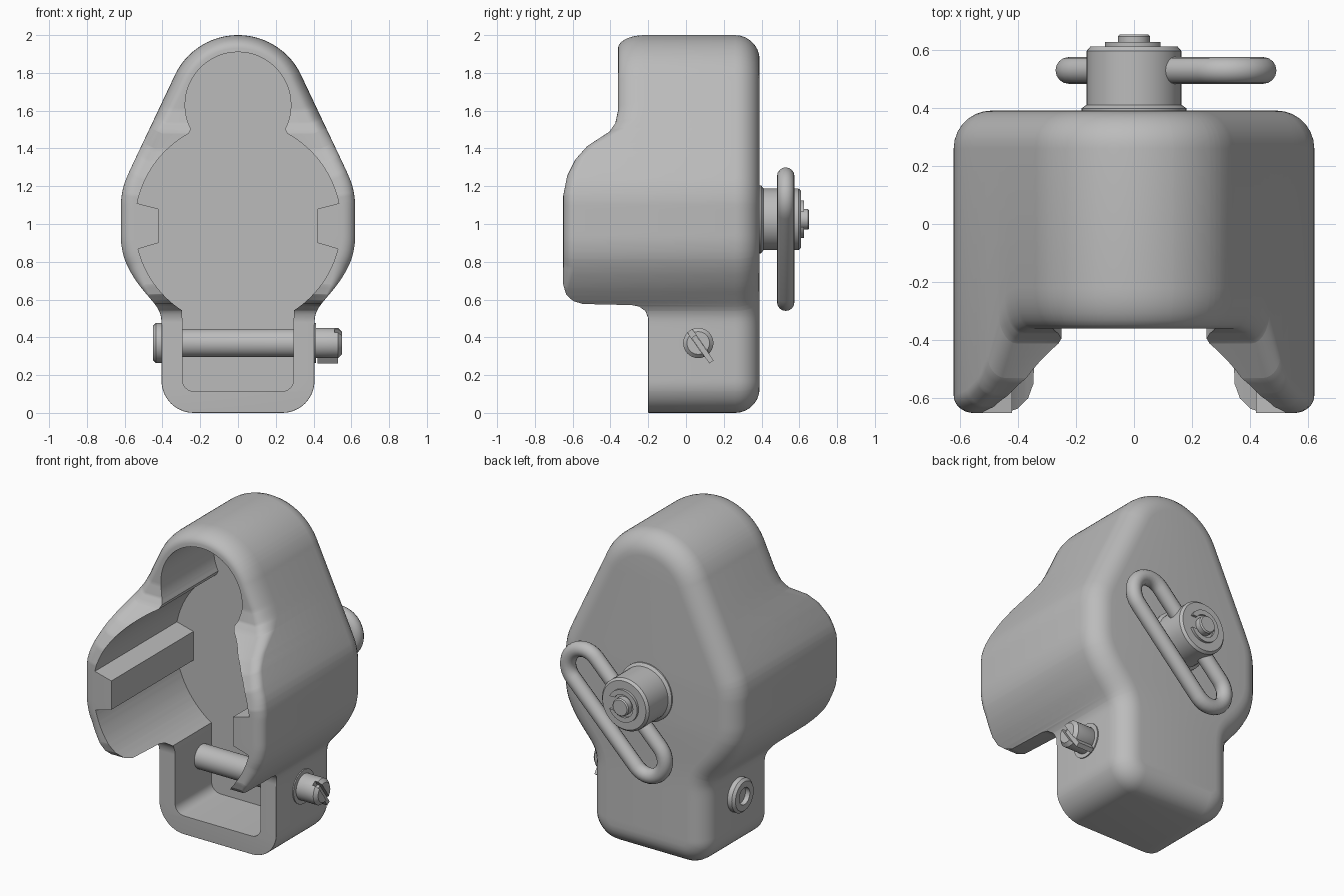
import bpy, bmesh, math
from mathutils import Vector, Matrix

if "Cube" in bpy.data.objects:
    bpy.data.objects.remove(bpy.data.objects["Cube"])

grey = bpy.data.materials.new("satin_grey")
grey.use_nodes = True
grey.diffuse_color = (0.5, 0.5, 0.5, 1)
grey.node_tree.nodes["Principled BSDF"].inputs["Base Color"].default_value = (0.5, 0.5, 0.5, 1)


def make(name, bm):
    bmesh.ops.recalc_face_normals(bm, faces=bm.faces)
    me = bpy.data.meshes.new(name)
    bm.to_mesh(me)
    bm.free()
    ob = bpy.data.objects.new(name, me)
    me.materials.append(grey)
    bpy.context.collection.objects.link(ob)
    return ob


def activate(ob):
    bpy.ops.object.select_all(action='DESELECT')
    ob.select_set(True)
    bpy.context.view_layer.objects.active = ob


def cut(ob, cutter):
    mod = ob.modifiers.new("cut", 'BOOLEAN')
    mod.operation = 'DIFFERENCE'
    mod.solver = 'EXACT'
    mod.object = cutter
    cutter.hide_render = True
    activate(ob)
    bpy.ops.object.modifier_apply(modifier="cut")
    bpy.data.objects.remove(cutter)


def arc(cx, cz, r, a0, a1, n):
    steps = [math.radians(a0 + (a1 - a0) * i / n) for i in range(n + 1)]
    return [(cx + r * math.cos(a), cz + r * math.sin(a)) for a in steps]


def interp(pts, v):
    if v <= pts[0][0]:
        return pts[0][1]
    for (a, p), (b, q) in zip(pts, pts[1:]):
        if v <= b:
            return p + (q - p) * (v - a) / (b - a)
    return pts[-1][1]


def lathe(name, origin, axis, profile, n=40):
    """Turn (distance, radius) points around an axis, closed at both ends."""
    bm = bmesh.new()
    rot = Vector((0, 0, 1)).rotation_difference(Vector(axis)).to_matrix()
    rings = []
    for d, r in profile:
        rings.append([bm.verts.new(Vector(origin) + rot @ Vector((x, y, d)))
                      for x, y in arc(0, 0, r, 0, 360 - 360 / n, n - 1)])
    for a, b in zip(rings, rings[1:]):
        for i in range(n):
            bm.faces.new((a[i], a[(i + 1) % n], b[(i + 1) % n], b[i]))
    bm.faces.new(rings[0])
    bm.faces.new(rings[-1])
    return make(name, bm)


def block(name, centre, size, rot):
    bm = bmesh.new()
    bmesh.ops.create_cube(bm, size=1, matrix=Matrix.Translation(centre) @ rot @ Matrix.Diagonal((*size, 1)))
    return make(name, bm)


# Housing side curve (z, x), front depth (z, y) and front edge rounding by height
side = [(.17, .405), (.49, .405), (.53, .41), (.56, .427), (.60, .46), (.67, .52), (.745, .57),
        (.82, .605), (.9, .62), (1.13, .62), (1.21, .605), (1.29, .57), (1.835, .312)]
front = [(0, -.2), (.5, -.2), (.54, -.215), (.565, -.25), (.573, -.29), (.579, -.55), (.595, -.6),
         (.63, -.635), (.68, -.65), (1.15, -.65), (1.25, -.63), (1.33, -.59), (1.4, -.53),
         (1.44, -.47), (1.48, -.41), (1.53, -.375), (1.6, -.36)]
inset_by_z = [(.6, .004), (.8, .07)]
drop_by_z = [(.6, .004), (.8, .06), (1.35, .06), (1.55, .14)]
BACK, ROUND, CAVITY_BACK, STEPS = 0.39, 0.13, 0.16, 7


def side_x(z):
    return sum(interp(side, z + k * 0.006) for k in range(-5, 6)) / 11


def rim(z):
    """Half width and outward direction of the housing outline."""
    if z < 0.17:
        s = max(-1, z / 0.17 - 1)
        c = math.sqrt(1 - s * s)
        return 0.235 + 0.17 * c, c, s
    if z > 1.775:
        s = min(1, (z - 1.63) / 0.37)
        c = math.sqrt(1 - s * s)
        return 0.37 * c, c, s
    slope = (side_x(z + 0.003) - side_x(z - 0.003)) / 0.006
    length = math.hypot(1, slope)
    return side_x(z), 1 / length, -slope / length


# Cavity half outline, with a rail notched into each side wall
cavity = arc(.235, .175, .06, -90, 0, 6) + [(.295, .5)] + arc(0, 1, .545, -57, -14, 12) + [
    (.42, .9), (.42, 1.08)] + arc(0, 1, .545, 11.6, 61.5, 14) + arc(0, 1.63, .28, -27, 88, 24)
cavity = [(z, x) for x, z in cavity]
floor_z, ceiling_z = cavity[0][0], cavity[-1][0]

knots = [p[0] for p in cavity] + [p[0] for p in front[1:]]
fill = [0.02 * i for i in range(9, 89)] + [z for x, z in arc(0, .174, .17, -90, -9, 9)] + [
    z for x, z in arc(0, 1.63, .2999, 32, 90, 14)]
levels = sorted(set(knots + [z for z in fill if min(abs(z - k) for k in knots) > 0.003]))

# Housing columns: rounded back, side wall, rounded front, lip and cavity wall
bm = bmesh.new()
left, right, hollow = [], [], []
LIP = 2 * STEPS + 2
for c in levels:
    inset, drop, face_y = interp(inset_by_z, c), interp(drop_by_z, c), interp(front, c)
    z = c
    for _ in range(15):
        z = c + rim(z)[2] * inset
    x, nx, nz = rim(z)
    column = []
    for k in range(STEPS + 1):
        a = math.pi / 2 * (1 - k / STEPS)
        d = ROUND * (1 - math.cos(a))
        column.append((x - nx * d, BACK - ROUND * (1 - math.sin(a)), z - nz * d))
    for k in range(STEPS + 1):
        a = math.pi / 2 * k / STEPS
        d = inset * (1 - math.cos(a))
        column.append((x - nx * d, face_y + drop * (1 - math.sin(a)), z - nz * d))
    hollow.append(floor_z <= c <= ceiling_z)
    if hollow[-1]:
        wall = interp(cavity, c)
        column += [(wall, face_y, c), (wall, CAVITY_BACK, c)]
    left.append([bm.verts.new(p) for p in column])
    right.append([bm.verts.new((-px, py, pz)) for px, py, pz in column])


def lip_edge(i):
    inner = [left[i][LIP], right[i][LIP]] if hollow[i] else []
    return [left[i][LIP - 1]] + inner + [right[i][LIP - 1]]


for i in range(len(levels) - 1):
    for col in (left, right):
        a, b = col[i], col[i + 1]
        for quad in zip(a, a[1:], b[1:], b):
            bm.faces.new(quad)
    bm.faces.new((left[i][0], left[i + 1][0], right[i + 1][0], right[i][0]))
    if hollow[i] and hollow[i + 1]:
        bm.faces.new((left[i][-1], left[i + 1][-1], right[i + 1][-1], right[i][-1]))
    else:
        bm.faces.new(lip_edge(i) + lip_edge(i + 1)[::-1])
# Underside, crown, cavity floor and cavity ceiling
for i in (0, -1):
    a, b = left[i], right[i]
    for quad in zip(a, a[1:], b[1:], b):
        bm.faces.new(quad)
for i in (hollow.index(True), len(hollow) - 1 - hollow[::-1].index(True)):
    bm.faces.new((left[i][-2], left[i][-1], right[i][-1], right[i][-2]))
housing = make("housing", bm)

# Cross pin with slotted tip, hollow end collar and locking blade
PY, PZ = 0.065, 0.37
pin = lathe("cross_pin", (0, PY, PZ), (1, 0, 0),
            [(-0.42, 0.075), (0.40, 0.075), (0.41, 0.08), (0.53, 0.08), (0.55, 0.06)])
tilt = Matrix.Rotation(math.radians(35), 4, 'X')
cut(pin, block("slot_cutter", (0.54, PY, PZ), (0.06, 0.03, 0.3), tilt))
collar = lathe("pin_collar", (0, PY, PZ), (1, 0, 0),
               [(-0.45, 0.09), (-0.435, 0.105), (-0.39, 0.105)])
cut(collar, lathe("bore_cutter", (0, PY, PZ), (1, 0, 0), [(-0.5, 0.052), (-0.415, 0.052)]))
washer = lathe("pin_washer", (0, PY, PZ), (1, 0, 0), [(0.39, 0.105), (0.412, 0.105)])
blade = block("pin_blade", Vector((0.475, PY, PZ)) + tilt @ Vector((0, 0, -0.04)),
              (0.11, 0.028, 0.165), tilt)

# Rear shaft with stub and retaining clip
SZ = 1.025
shaft = lathe("rear_shaft", (0, BACK, SZ), (0, 1, 0),
              [(-0.02, 0.18), (0.008, 0.18), (0.02, 0.163), (0.205, 0.163), (0.22, 0.15)], 48)
stub = lathe("shaft_stub", (0, BACK, SZ), (0, 1, 0), [(0.2, 0.055), (0.255, 0.055), (0.262, 0.048)])
clip = lathe("retaining_clip", (0, BACK, SZ), (0, 1, 0), [(0.215, 0.1), (0.235, 0.1)])
cut(clip, lathe("clip_cutter", (0, BACK, SZ), (0, 1, 0), [(0.1, 0.07), (0.3, 0.07)]))
cut(clip, block("gap_cutter", (0.08, BACK + 0.22, SZ), (0.12, 0.1, 0.08), Matrix()))

# Slanted strap loop: a tube swept around a stadium path
HALF, BEND = 0.311, 0.115
path = arc(HALF, 0, BEND, -90, 90, 14) + arc(-HALF, 0, BEND, 90, 270, 14)
turn = Matrix.Rotation(math.radians(45), 2)
bm = bmesh.new()
tube = []
for p in path:
    out = Vector((math.copysign(max(abs(p[0]) - HALF, 0), p[0]), p[1])).normalized()
    section = []
    for u, v in arc(0, 0, 0.046, 0, 337.5, 15):
        q = turn @ (Vector(p) + out * u)
        section.append(bm.verts.new((0.11 + q.x, 0.528 + v, 0.92 + q.y)))
    tube.append(section)
for a, b in zip(tube, tube[1:] + tube[:1]):
    for i in range(16):
        bm.faces.new((a[i], a[(i + 1) % 16], b[(i + 1) % 16], b[i]))
strap_loop = make("strap_loop", bm)

for part in (housing, pin, collar, washer, blade, shaft, stub, clip, strap_loop):
    activate(part)
    bpy.ops.object.shade_smooth_by_angle(angle=math.radians(35))
